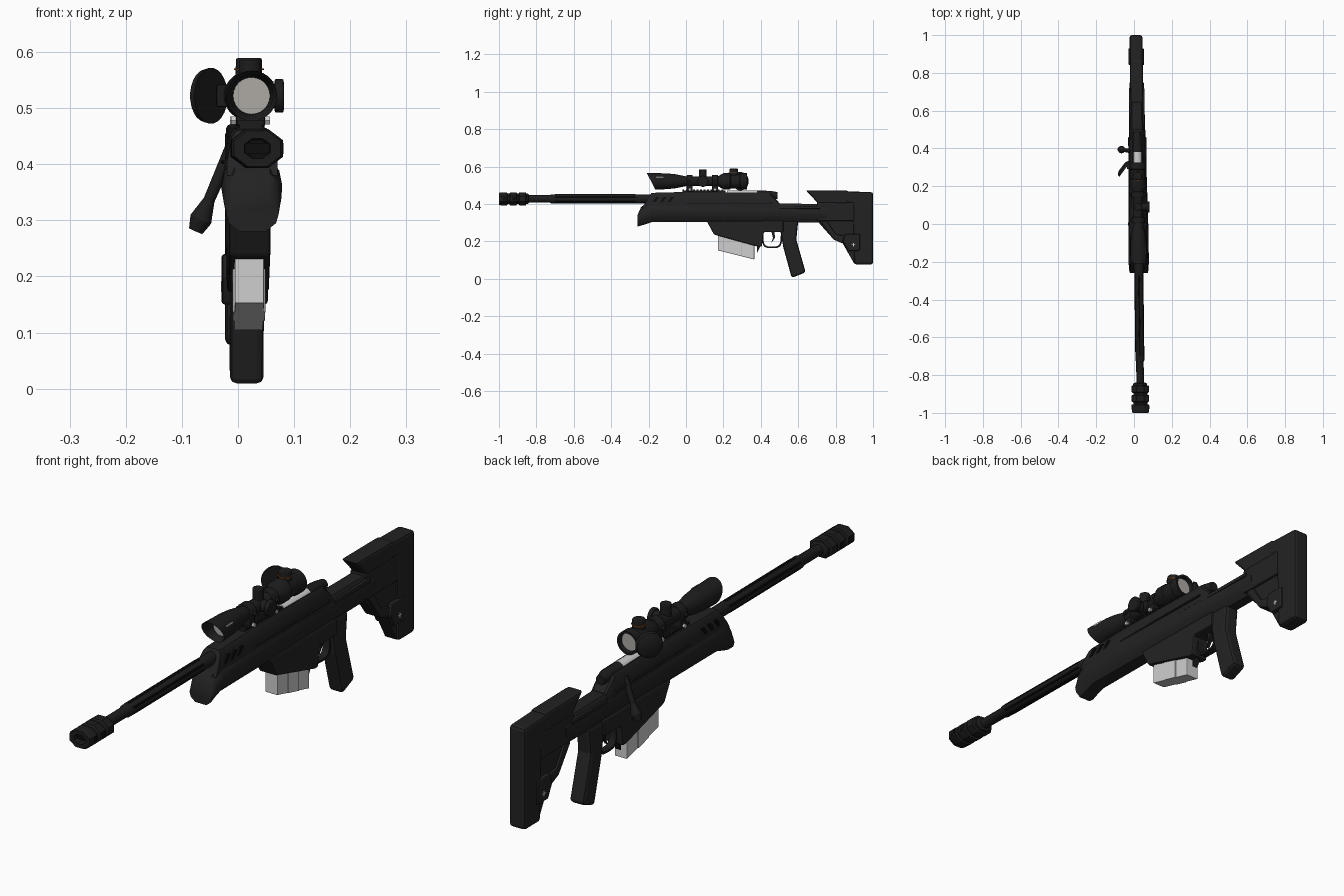
import bpy, bmesh, math
from mathutils import Vector

cube = bpy.data.objects.get("Cube")
if cube:
    bpy.data.objects.remove(cube, do_unlink=True)


def material(name, brightness, tint=(1, 1, 1)):
    colour = [brightness * t for t in tint] + [1]
    mat = bpy.data.materials.new(name)
    mat.use_nodes = True
    mat.diffuse_color = colour
    bsdf = mat.node_tree.nodes["Principled BSDF"]
    bsdf.inputs["Base Color"].default_value = colour
    bsdf.inputs["Roughness"].default_value = .6
    return mat


POLYMER = material("black polymer", .016)
METAL = material("dark metal", .012)
HOLE = material("deep black", .004)
STEEL = material("light grey steel", .62)
GLASS = material("lens grey", .42, tint=(1, .95, .9))
ORANGE = material("orange mark", .3, tint=(1, .25, .03))

# Heights of the two long axes, and main directions
BORE, SIGHT = .428, .522
SIDE, BACK, UP = Vector((1, 0, 0)), Vector((0, 1, 0)), Vector((0, 0, 1))


def finish(name, bm, mat, bevel, smooth):
    """Lean the part onto the slightly turned centre line and make the object."""
    for v in bm.verts:
        v.co.x += .0225 - .012 * v.co.y
    bmesh.ops.recalc_face_normals(bm, faces=bm.faces)
    mesh = bpy.data.meshes.new(name)
    bm.to_mesh(mesh)
    bm.free()
    mesh.materials.append(mat)
    part = bpy.data.objects.new(name, mesh)
    bpy.context.collection.objects.link(part)
    if bevel:
        mod = part.modifiers.new("bevel", "BEVEL")
        mod.width, mod.segments, mod.limit_method = bevel, 2, "ANGLE"
    if smooth:
        bpy.ops.object.select_all(action="DESELECT")
        part.select_set(True)
        bpy.context.view_layer.objects.active = part
        bpy.ops.object.shade_smooth_by_angle(angle=math.radians(35))


def prism(name, outline, half_width, mat=POLYMER, bevel=0, x=0):
    """Side outline of (y, z) points, given width across x."""
    bm = bmesh.new()
    right, left = ([bm.verts.new((x + w, y, z)) for y, z in outline] for w in (-half_width, half_width))
    bm.faces.new(right)
    bm.faces.new(left)
    for i in range(len(outline)):
        bm.faces.new((right[i - 1], right[i], left[i], left[i - 1]))
    finish(name, bm, mat, bevel, smooth=False)


def box(name, front, back, bottom, top, half_width, mat=POLYMER, bevel=0, x=0):
    outline = [(front, bottom), (back, bottom), (back, top), (front, top)]
    prism(name, outline, half_width, mat, bevel, x)


def loft(name, sections, profile, mat=POLYMER):
    """Sections (y, middle z, half height, half width, lean) joined along y."""
    bm = bmesh.new()
    rings = []
    for y, z, height, width, *lean in sections:
        rings.append([bm.verts.new((u * width, y + v * sum(lean), z + v * height)) for u, v in profile])
    for near, far in zip(rings, rings[1:]):
        for i in range(len(profile)):
            bm.faces.new((near[i - 1], near[i], far[i], far[i - 1]))
    bm.faces.new(rings[0])
    bm.faces.new(rings[-1])
    finish(name, bm, mat, bevel=0, smooth=True)


def ring(sides, turn=0):
    angles = [math.tau * (i + turn) / sides for i in range(sides)]
    return [(math.cos(a), math.sin(a)) for a in angles]


def mirrored(half):
    return half + [(-u, v) for u, v in reversed(half)]


def turned(name, steps, z, mat=METAL):
    """Round part along y from (y, radius, lean) steps."""
    loft(name, [(y, z, r, r, *lean) for y, r, *lean in steps], ring(28), mat)


def rod(name, base, along, radius, tip=None, mat=METAL, sides=24, bevel=0):
    bm = bmesh.new()
    bmesh.ops.create_cone(bm, cap_ends=True, segments=sides, radius1=radius,
                          radius2=tip or radius, depth=along.length)
    matrix = UP.rotation_difference(along).to_matrix().to_4x4()
    matrix.translation = base + along / 2
    bm.transform(matrix)
    finish(name, bm, mat, bevel, smooth=True)


def bore_point(y, x=0, z=0):
    return Vector((x, y, BORE + z))


def sight_point(y, x=0, z=0):
    return Vector((x, y, SIGHT + z))


HULL = mirrored([(.6, 1), (.9, .6), (1, .1), (.9, -.5), (.5, -1)])
ROOF = mirrored([(.6, 1), (.8, .7), (1, -.4), (1, -1)])

# Fluted barrel
turned("barrel", [(-.86, .02), (-.73, .02), (-.72, .024), (-.15, .024)], BORE)
for u, v in ring(6, turn=.5):
    rod("barrel_flute", bore_point(-.7, u * .02, v * .02), BACK * .43, radius=.006, mat=HOLE, sides=8)

# Hollow muzzle brake: three baffles with grooves and side ports between them
brake = [(-.93, .4), (-1, .5), (-1, .9)]
for baffle in range(3):
    y = -.99 + baffle * .05
    brake += [(y, 1), (y + .033, 1), (y + .036, .8), (y + .045, .8)]
brake.append((-.84, .6))
loft("muzzle_brake", [(y, BORE, .038 * s, .05 * s) for y, s in brake], ring(8, turn=.5), METAL)
rod("bore", bore_point(-.96), BACK * .04, radius=.018, mat=HOLE)
for y in (-.98, -.93):
    box("brake_port", front=y, back=y + .02, bottom=BORE - .01, top=BORE + .01, half_width=.047, mat=HOLE)

# Chassis with hooded nose and long tail, receiver above it
loft("chassis", [(-.26, .31, .03, .047), (-.24, .335, .05, .052), (-.19, .357, .053, .054, -.01),
                 (0, .357, .053, .053), (.75, .35, .05, .038)], HULL)
loft("receiver", [(-.21, .42, .04, .045, .025), (0, .425, .04, .046),
                  (.45, .42, .04, .041), (.5, .39, .015, .038)], ROOF)
for y in (-.18, -.14, -.1):
    vent = [(y, .41), (y + .016, .41), (y + .036, .437), (y + .02, .437)]
    prism("hood_vent", vent, half_width=.046, mat=HOLE)
box("side_rail", front=0, back=.46, bottom=.4, top=.408, half_width=.048, mat=METAL, bevel=.003)
box("tail_rail", front=.5, back=.72, bottom=.375, top=.39, half_width=.041, bevel=.003)
box("top_rail", front=-.02, back=.21, bottom=.46, top=.472, half_width=.02, mat=METAL)
for tooth in range(12):
    y = -.02 + tooth * .019
    box("rail_tooth", front=y, back=y + .01, bottom=.47, top=.478, half_width=.024, mat=METAL)

# Bolt in its port, shroud and handle
rod("bolt", bore_point(.22, z=.02), BACK * .16, radius=.025, mat=STEEL)
turned("bolt_shroud", [(.375, .026), (.45, .025), (.49, .018)], BORE + .018)
handle_root, handle_end = bore_point(.385, x=-.03), bore_point(.395, x=-.09, z=-.14)
reach = handle_end - handle_root
rod("bolt_handle", handle_root, reach * .7, radius=.012, tip=.01)
rod("bolt_knob_neck", handle_root + reach * .65, reach * .25, radius=.01, tip=.02)
rod("bolt_knob", handle_root + reach * .9, reach * .15, radius=.02, tip=.013)

# Magazine well and ribbed magazine
prism("magazine_well", [(.11, .31), (.15, .237), (.385, .172), (.405, .172), (.415, .25), (.52, .25),
                        (.52, .31)], half_width=.037, bevel=.006)


def magazine_slab(name, front, back, half_width):
    """Slab whose lower edge follows the slope of the well."""
    def slope(y):
        return .195 - y / 4
    outline = [(front, slope(front) + .09), (front, slope(front)), (back, slope(back)), (back, slope(back) + .09)]
    prism(name, outline, half_width, STEEL, bevel=.002)


magazine_slab("magazine", front=.17, back=.365, half_width=.026)
magazine_slab("magazine_rib", front=.235, back=.3, half_width=.029)
prism("magazine_catch", [(.38, .18), (.38, .14), (.4, .18)], half_width=.012, mat=METAL)

# Trigger guard swept round a squared half loop, and trigger
arc = [math.pi * i / 12 for i in range(13)]


def guard_edge(size):
    return [(.46 - size * math.copysign(abs(math.cos(a)) ** .5, math.cos(a)),
             .25 - (size + .03) * math.sqrt(math.sin(a))) for a in arc[:-1]] + [(.46 + size, .25)]


prism("trigger_guard", guard_edge(.055) + guard_edge(.047)[::-1], half_width=.014, mat=METAL)
prism("trigger", [(.455, .26), (.465, .22), (.455, .19), (.476, .22), (.472, .26)], half_width=.006, mat=METAL)

# Pistol grip
prism("grip", [(.495, .31), (.52, .17), (.565, .005), (.64, .035), (.59, .21), (.6, .31)],
      half_width=.03, bevel=.012)

# Buttstock: cheek rest, web, beam, strut, pad and side plate
prism("cheek_rest", [(.64, .474), (.87, .472), (.87, .4), (.71, .4)], half_width=.034, bevel=.01)
prism("stock_web", [(.71, .41), (.71, .3), (.79, .21), (.835, .195), (.9, .08), (.92, .41)],
      half_width=.025, bevel=.005)
box("stock_beam", front=.7, back=.9, bottom=.31, top=.41, half_width=.034, bevel=.006)
prism("stock_strut", [(.715, .31), (.79, .21), (.835, .19), (.85, .23), (.8, .24), (.755, .31)],
      half_width=.034, bevel=.006)
prism("butt_pad", [(.85, .468), (1, .464), (1, .077), (.9, .077), (.89, .4), (.85, .41)],
      half_width=.034, bevel=.012)
prism("stock_side_plate", [(.84, .2), (.865, .15), (.93, .15), (.93, .24), (.85, .24)],
      half_width=.041, bevel=.006)
for x in (-.041, .041):
    for name, long, tall in (("screw_bar", .01, .002), ("screw_post", .002, .01)):
        box(name, front=.895 - long, back=.895 + long, bottom=.182 - tall, top=.182 + tall,
            half_width=.001, mat=STEEL, x=x)

# Scope body: slanted sunshade, tube and stepped eyepiece
turned("scope_body", [(-.13, .033), (-.175, .038, -.02), (-.187, .045, -.023), (-.1, .042), (-.06, .038),
                      (0, .026), (.17, .026), (.2, .043), (.235, .043), (.24, .039), (.285, .039),
                      (.29, .044), (.325, .044), (.325, .036), (.305, .034)], SIGHT)
rod("front_lens", sight_point(-.136), BACK * .01, radius=.033, mat=GLASS)
rod("rear_lens", sight_point(.3), BACK * .01, radius=.034, mat=GLASS)
box("shade_label", front=-.16, back=-.12, bottom=SIGHT + .02, top=SIGHT + .026,
    half_width=.001, mat=STEEL, x=.038)

# Scope turrets
rod("elevation_turret", sight_point(.09), UP * .063, radius=.02, bevel=.003)
rod("windage_turret", sight_point(.09), SIDE * .05, radius=.022)
rod("windage_cap", sight_point(.09, x=.044), SIDE * .016, radius=.03, bevel=.003)
rod("reticle_turret", sight_point(.255), UP * .067, radius=.025, tip=.023, bevel=.003)
rod("reticle_mark", sight_point(.255, z=.046), UP * .003, radius=.0265, mat=ORANGE)

# Flipped-open lens cover beside the eyepiece
cover, outward = sight_point(.29, x=-.067), BACK * .6 - SIDE * .8
rod("lens_cover", cover, outward * .012, radius=.05, tip=.047)
rod("lens_cover_dome", cover + outward * .012, outward * .009, radius=.047, tip=.03)
box("lens_cover_hinge", front=.29, back=.325, bottom=SIGHT - .02, top=SIGHT + .02,
    half_width=.012, mat=METAL, bevel=.003, x=-.045)

# Scope mounts with clamp nuts
for y in (.02, .155):
    rod("mount_ring", sight_point(y - .016), BACK * .032, radius=.034, bevel=.003)
    box("mount_foot", front=y - .016, back=y + .016, bottom=.468, top=.505, half_width=.026, mat=METAL, bevel=.003)
    for side in (-1, 1):
        rod("ring_clamp", sight_point(y, x=side * .03), SIDE * side * .012, radius=.008)
        rod("clamp_nut", sight_point(y, x=side * .024, z=-.044), SIDE * side * .011, radius=.008,
            mat=STEEL, sides=6)
